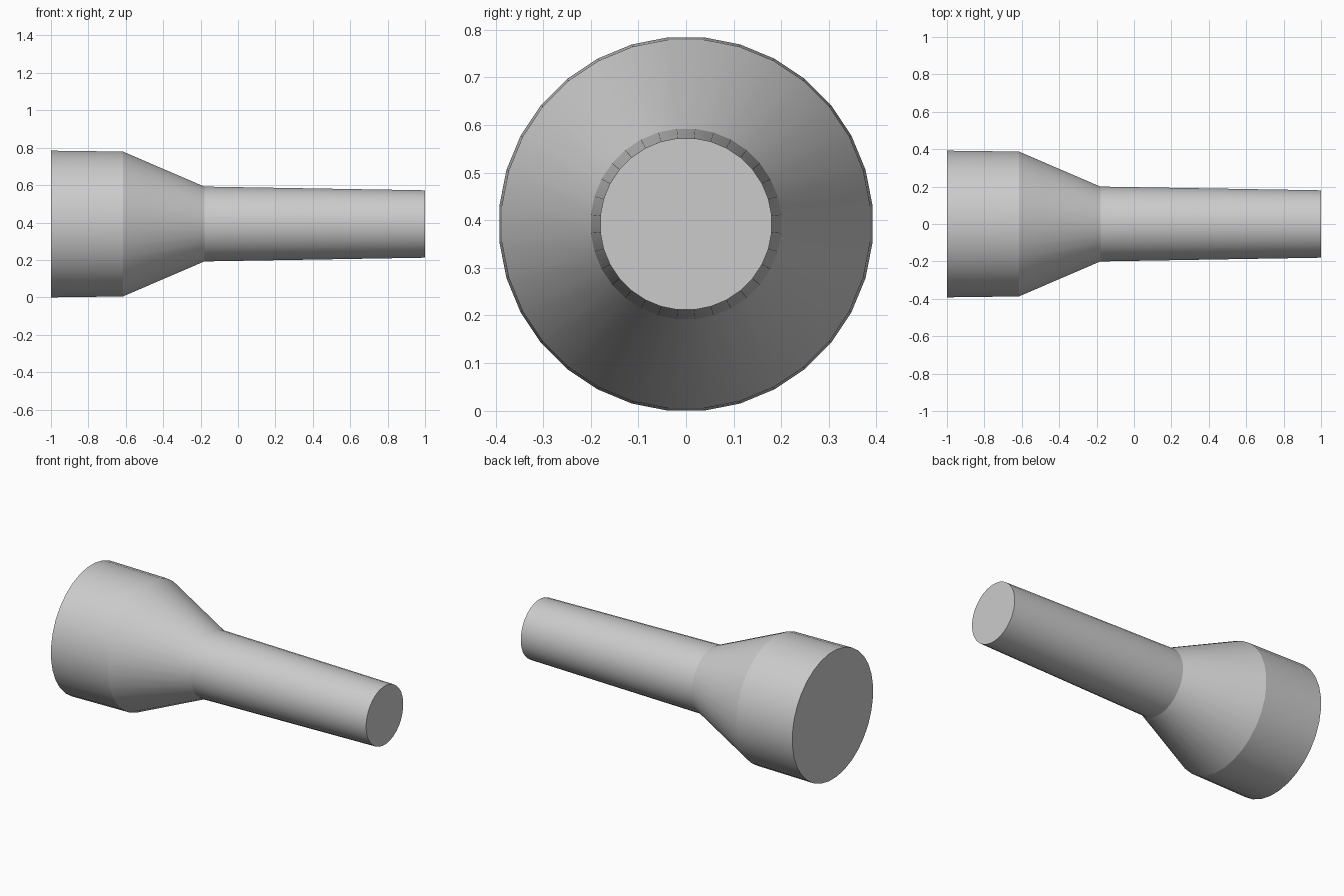
import bpy, bmesh, math

cube = bpy.data.objects.get("Cube")
if cube:
    bpy.data.objects.remove(cube, do_unlink=True)

SIDES = 32
AXIS_HEIGHT = 0.392

# One plain grey material
grey = bpy.data.materials.new("plain grey")
grey.use_nodes = True
colour = (0.6, 0.6, 0.6, 1)
grey.diffuse_color = colour
grey.node_tree.nodes["Principled BSDF"].inputs["Base Color"].default_value = colour

# Profile along x: wide head, cone, slim tapered handle (x, radius)
profile = [(-1, 0.394), (-0.615, 0.389), (-0.18, 0.201), (1, 0.181)]

bm = bmesh.new()
rings = []
for x, radius in profile:
    angles = [(i + 0.5) * math.tau / SIDES for i in range(SIDES)]
    rings.append([bm.verts.new((x, radius * math.cos(a), radius * math.sin(a)))
                  for a in angles])

# Side walls
for a, b in zip(rings, rings[1:]):
    for i in range(SIDES):
        j = (i + 1) % SIDES
        bm.faces.new((a[i], a[j], b[j], b[i]))

# Flat end caps
bm.faces.new(rings[0])
bm.faces.new(rings[-1])
bmesh.ops.recalc_face_normals(bm, faces=bm.faces)

mesh = bpy.data.meshes.new("torch_body")
bm.to_mesh(mesh)
bm.free()
mesh.materials.append(grey)
body = bpy.data.objects.new("torch_body", mesh)
body.location.z = AXIS_HEIGHT
bpy.context.collection.objects.link(body)

# Smooth around the axis, crisp between sections
bpy.ops.object.select_all(action='DESELECT')
body.select_set(True)
bpy.context.view_layer.objects.active = body
bpy.ops.object.shade_smooth_by_angle(angle=math.radians(15))
